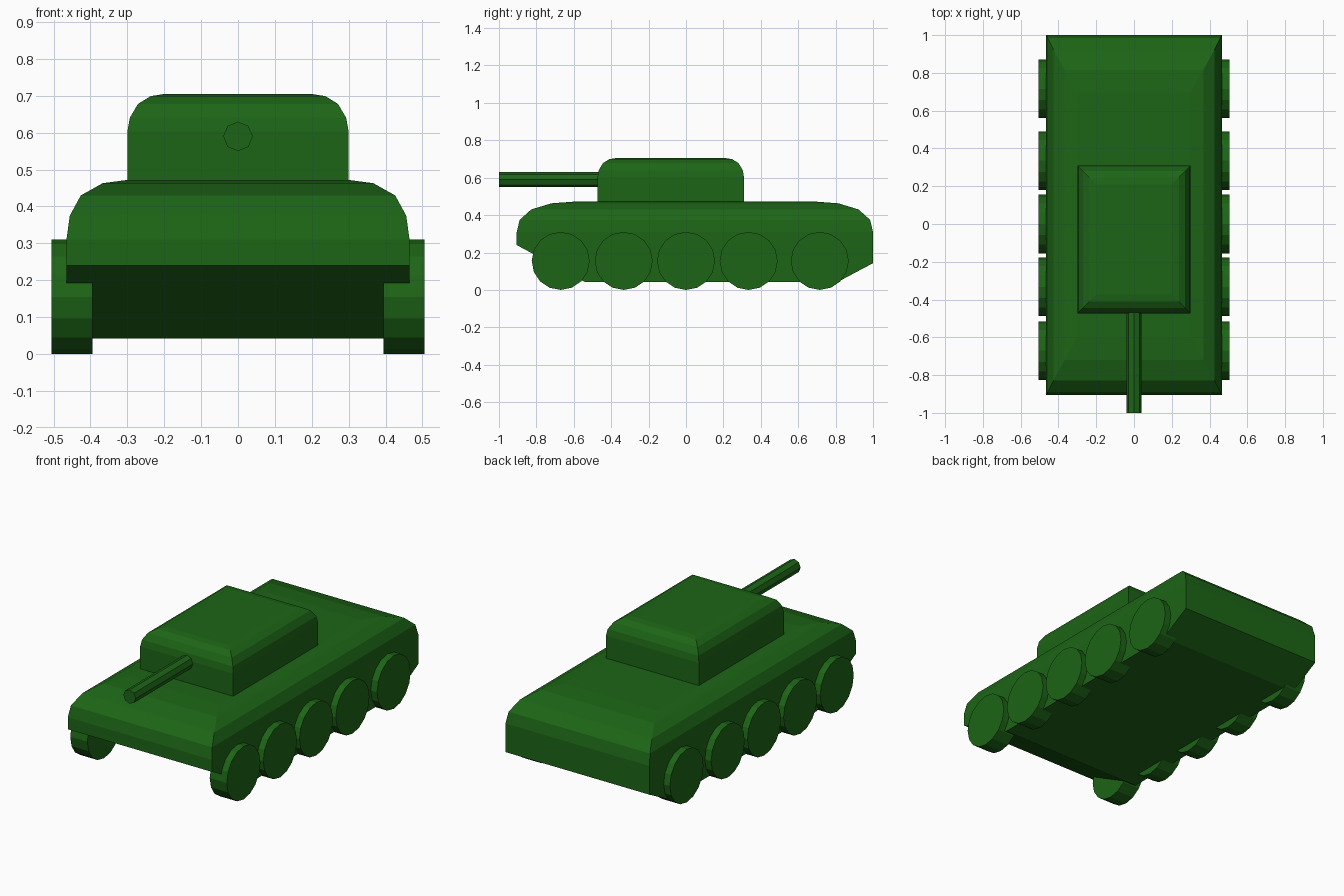
import bpy, bmesh
from math import pi
from mathutils import Matrix

if "Cube" in bpy.data.objects:
    bpy.data.objects.remove(bpy.data.objects["Cube"])

green = bpy.data.materials.new("green_paint")
green.diffuse_color = (0.012, 0.13, 0.008, 1)
green.use_nodes = True
green.node_tree.nodes["Principled BSDF"].inputs["Base Color"].default_value = green.diffuse_color


def finish(name, bm):
    bmesh.ops.recalc_face_normals(bm, faces=bm.faces)
    mesh = bpy.data.meshes.new(name)
    bm.to_mesh(mesh)
    bm.free()
    mesh.materials.append(green)
    obj = bpy.data.objects.new(name, mesh)
    bpy.context.collection.objects.link(obj)
    return obj


def domed_box(name, rings):
    """Stack rectangular rings (half width, (y, z) at front, (y, z) at back)."""
    bm = bmesh.new()
    loops = []
    for w, (yf, zf), (yb, zb) in rings:
        loops.append([bm.verts.new(p) for p in
                      ((-w, yf, zf), (w, yf, zf), (w, yb, zb), (-w, yb, zb))])
    for a, b in zip(loops, loops[1:]):
        for i in range(4):
            j = (i + 1) % 4
            bm.faces.new((a[i], a[j], b[j], b[i]))
    bm.faces.new(loops[0][::-1])
    bm.faces.new(loops[-1])
    return finish(name, bm)


def add_cylinder(bm, radius, depth, sides, centre, axis):
    m = Matrix.Translation(centre) @ Matrix.Rotation(pi / 2, 4, axis)
    bmesh.ops.create_cone(bm, cap_ends=True, segments=sides, radius1=radius,
                          radius2=radius, depth=depth, matrix=m)


# Hull: sloped underside, straight walls, rounded shoulders
shoulder = [(0, 0, 0.31), (0.009, 0.016, 0.375), (0.039, 0.077, 0.43),
            (0.098, 0.185, 0.463), (0.165, 0.305, 0.472)]
domed_box("hull",
          [(0.465, (-0.54, 0.042), (0.81, 0.042)),
           (0.465, (-0.905, 0.24), (1.0, 0.143))] +
          [(0.465 - dx, (-0.905 + dy, z), (1.0 - dy, z)) for dx, dy, z in shoulder])

# Turret: box with rounded top
crown = [(0, 0.465), (0, 0.603), (0.007, 0.641), (0.029, 0.678),
         (0.063, 0.699), (0.1, 0.705)]
domed_box("turret", [(0.3 - d, (-0.473 + d, z), (0.31 - d, z)) for d, z in crown])

# Gun barrel
bm = bmesh.new()
add_cylinder(bm, 0.04, 0.54, 8, (0, -0.73, 0.59), 'X')
finish("gun_barrel", bm)

# Road wheels, mirrored to both sides
for n, y in enumerate((-0.67, -0.333, 0.0, 0.335, 0.715), 1):
    bm = bmesh.new()
    add_cylinder(bm, 0.155, 0.11, 16, (0.45, y, 0.155), 'Y')
    wheel = finish(f"wheel_pair_{n}", bm)
    mirror = wheel.modifiers.new("mirror", 'MIRROR')
    mirror.use_axis = (True, False, False)
